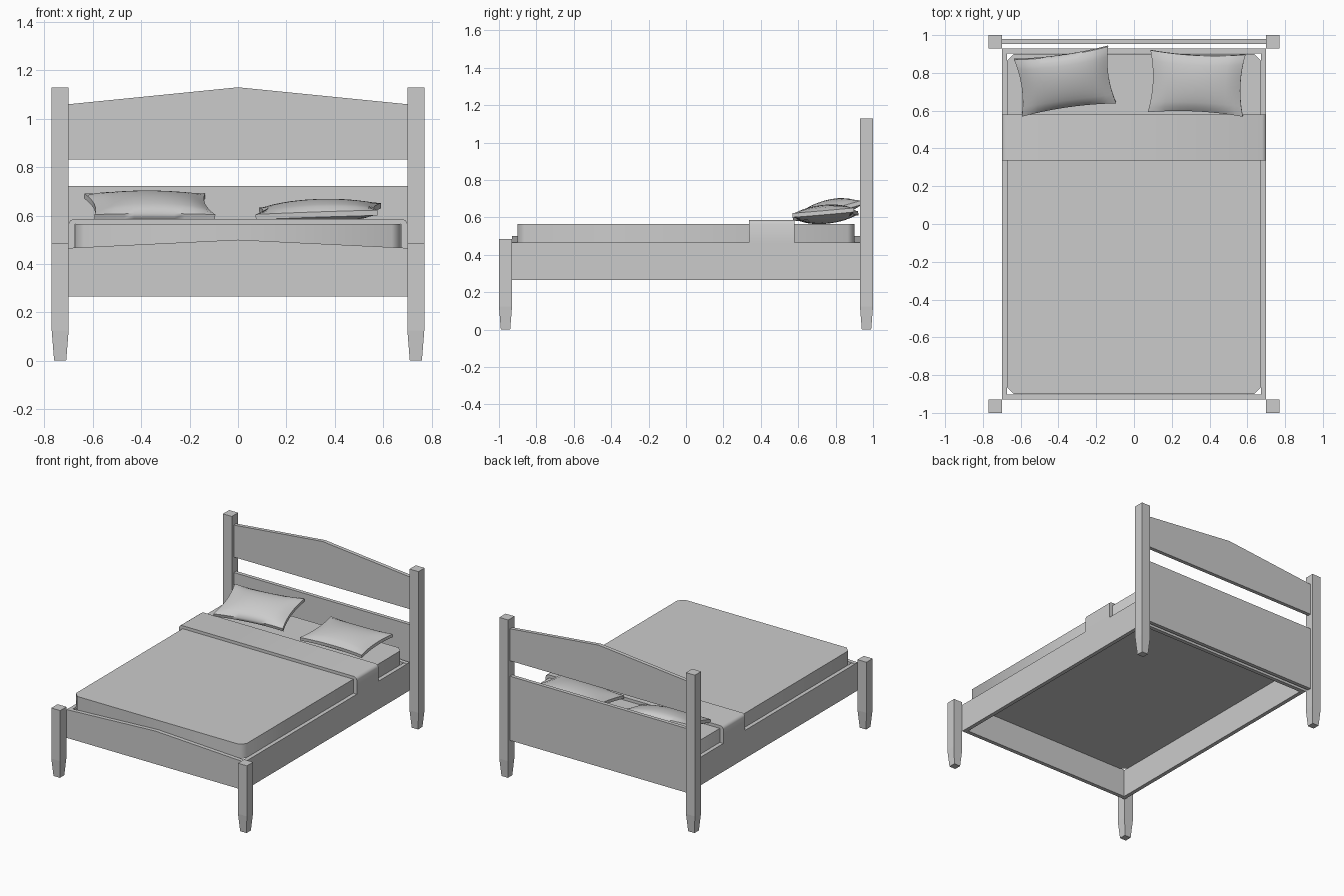
import bpy, bmesh, math
from mathutils import Matrix

if "Cube" in bpy.data.objects:
    bpy.data.objects.remove(bpy.data.objects["Cube"])


def finish(bm, name, smooth=None):
    bmesh.ops.recalc_face_normals(bm, faces=bm.faces)
    me = bpy.data.meshes.new(name)
    bm.to_mesh(me)
    bm.free()
    ob = bpy.data.objects.new(name, me)
    bpy.context.collection.objects.link(ob)
    if smooth:
        bpy.ops.object.select_all(action='DESELECT')
        ob.select_set(True)
        bpy.context.view_layer.objects.active = ob
        bpy.ops.object.shade_smooth_by_angle(angle=math.radians(smooth))
    return ob


def prism(name, pts, axis, a, b, smooth=None):
    """Extrude a 2D profile along y (points are x,z) or z (points are x,y)."""
    bm = bmesh.new()
    place = (lambda p, t: (p[0], t, p[1])) if axis == 'y' else (lambda p, t: (p[0], p[1], t))
    face = bm.faces.new([bm.verts.new(place(p, a)) for p in pts])
    new = bmesh.ops.extrude_face_region(bm, geom=[face], use_keep_orig=True)['geom']
    move = (0, b - a, 0) if axis == 'y' else (0, 0, b - a)
    bmesh.ops.translate(bm, vec=move, verts=[v for v in new if isinstance(v, bmesh.types.BMVert)])
    return finish(bm, name, smooth)


def board(name, x0, x1, y0, y1, z0, z1, peak=None):
    top = [(x1, z1), (x0, z1)] if peak is None else [(x1, z1), (0, peak), (x0, z1)]
    return prism(name, [(x0, z0), (x1, z0)] + top, 'y', y0, y1)


def post(name, x, y, top):
    """Square post with a tapered foot."""
    bm = bmesh.new()
    rings = []
    for h, z in ((0.025, 0), (0.035, 0.125), (0.035, top)):
        rings.append([bm.verts.new((x + sx * h, y + sy * h, z))
                      for sx, sy in ((-1, -1), (1, -1), (1, 1), (-1, 1))])
    for lo, hi in zip(rings, rings[1:]):
        for i in range(4):
            j = (i + 1) % 4
            bm.faces.new((lo[i], lo[j], hi[j], hi[i]))
    bm.faces.new(rings[0])
    bm.faces.new(rings[-1])
    return finish(bm, name)


def pillow(name, loc, half_w, half_d, thick, tilt, roll, turn):
    """Puffed cushion with pinched-in sides and a thin border."""
    bm = bmesh.new()
    bmesh.ops.create_grid(bm, x_segments=12, y_segments=12, size=1)
    new = bmesh.ops.extrude_face_region(bm, geom=bm.faces[:], use_keep_orig=True)['geom']
    top = {v for v in new if isinstance(v, bmesh.types.BMVert)}
    for v in bm.verts:
        u, w = v.co.x, v.co.y
        puff = ((1 - u * u) * (1 - w * w)) ** 0.6
        z = 0.011 + (thick - 0.011) * puff
        v.co = (u * half_w * (1 - 0.08 * (1 - w * w)),
                w * half_d * (1 - 0.10 * (1 - u * u)),
                z if v in top else -z)
    rot = (Matrix.Rotation(math.radians(turn), 4, 'Z') @ Matrix.Rotation(math.radians(tilt), 4, 'X')
           @ Matrix.Rotation(math.radians(roll), 4, 'Y'))
    bmesh.ops.transform(bm, matrix=Matrix.Translation(loc) @ rot, verts=bm.verts)
    return finish(bm, name, 50)


# Posts and side rails
for side, s in (("left", -1), ("right", 1)):
    post("head_post_" + side, s * 0.735, 0.965, 1.13)
    post("foot_post_" + side, s * 0.735, -0.965, 0.485)
    xs = sorted((s * 0.672, s * 0.70))
    board("side_rail_" + side, *xs, -0.93, 0.93, 0.265, 0.465)

# Headboard, footboard and the inner end board
board("headboard_upper", -0.70, 0.70, 0.953, 0.98, 0.832, 1.06, 1.13)
board("headboard_lower", -0.70, 0.70, 0.953, 0.98, 0.265, 0.722)
board("footboard", -0.70, 0.70, -0.93, -0.902, 0.265, 0.466, 0.50)
board("head_end_board", -0.70, 0.70, 0.902, 0.93, 0.265, 0.466, 0.50)

# Mattress with cut corners
mx, my, c = 0.672, 0.90, 0.036
outline = [(-mx + c, -my), (mx - c, -my), (mx, -my + c), (mx, my - c),
           (mx - c, my), (-mx + c, my), (-mx, my - c), (-mx, -my + c)]
prism("mattress", outline, 'z', 0.462, 0.565, 50)

# Folded sheet draped over the mattress
half = [(0.70, 0.465), (0.70, 0.566), (0.694, 0.579), (0.678, 0.586)]
inner = [(0.673, 0.564), (0.673, 0.465)]
prof = half + [(-x, z) for x, z in reversed(half)] + [(-x, z) for x, z in reversed(inner)] + inner
prism("folded_sheet", prof, 'y', 0.337, 0.58, 50)

# Pillows
pillow("pillow_left", (-0.365, 0.757, 0.637), 0.252, 0.158, 0.055, 16, 0, 8)
pillow("pillow_right", (0.332, 0.745, 0.617), 0.252, 0.165, 0.05, 5, -2, -2.5)
